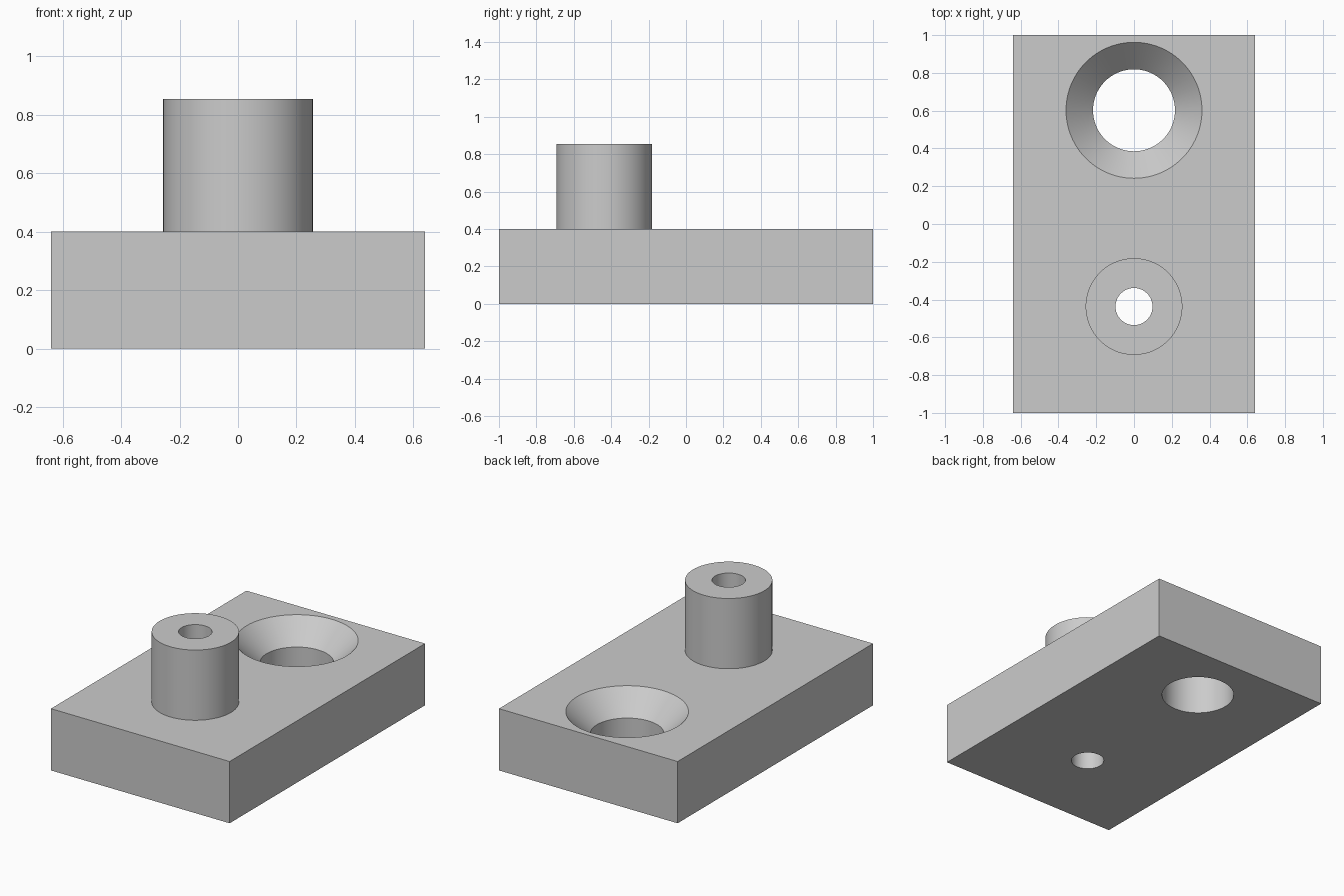
import bpy, bmesh, math
from mathutils import Matrix

cube = bpy.data.objects.get("Cube")
if cube:
    bpy.data.objects.remove(cube, do_unlink=True)

WIDTH, LENGTH, THICK = 1.28, 2.0, 0.4
BOSS_Y, BOSS_R, BOSS_TOP, BORE_R = -0.437, 0.256, 0.855, 0.098
SINK_Y, SINK_R, HOLE_R = 0.602, 0.36, 0.217
SINK_FLOOR = THICK - (SINK_R - HOLE_R)
SEGMENTS = 96
OVER = 0.1

grey = bpy.data.materials.new("plain grey")
grey.use_nodes = True
colour = (0.6, 0.6, 0.6, 1)
grey.diffuse_color = colour
grey.node_tree.nodes["Principled BSDF"].inputs["Base Color"].default_value = colour


def add_object(name, bm):
    bmesh.ops.recalc_face_normals(bm, faces=bm.faces)
    mesh = bpy.data.meshes.new(name)
    bm.to_mesh(mesh)
    bm.free()
    mesh.materials.append(grey)
    obj = bpy.data.objects.new(name, mesh)
    bpy.context.collection.objects.link(obj)
    return obj


def turned(name, y, profile):
    """Solid of revolution about a vertical axis from (radius, z) points."""
    bm = bmesh.new()
    rings = []
    for radius, z in profile:
        ring = bmesh.ops.create_circle(bm, segments=SEGMENTS, radius=radius,
                                       matrix=Matrix.Translation((0, y, z)))
        rings.append(ring["verts"])
    for low, high in zip(rings, rings[1:]):
        for i in range(SEGMENTS):
            j = (i + 1) % SEGMENTS
            bm.faces.new((low[i], low[j], high[j], high[i]))
    bm.faces.new(rings[0])
    bm.faces.new(rings[-1])
    return add_object(name, bm)


def combine(target, tool, operation):
    mod = target.modifiers.new(tool.name, "BOOLEAN")
    mod.operation = operation
    mod.solver = "EXACT"
    mod.object = tool
    bpy.context.view_layer.objects.active = target
    bpy.ops.object.modifier_apply(modifier=mod.name)
    bpy.data.objects.remove(tool, do_unlink=True)


# Rectangular base plate
bm = bmesh.new()
bmesh.ops.create_cube(bm, size=1, matrix=Matrix.Translation((0, 0, THICK / 2))
                      @ Matrix.Diagonal((WIDTH, LENGTH, THICK, 1)))
plate = add_object("base_plate_with_boss", bm)

# Round boss standing on the plate
boss = turned("boss", BOSS_Y, [(BOSS_R, THICK / 2), (BOSS_R, BOSS_TOP)])
combine(plate, boss, "UNION")

# Bore through the boss and the plate
bore = turned("bore", BOSS_Y, [(BORE_R, -OVER), (BORE_R, BOSS_TOP + OVER)])
combine(plate, bore, "DIFFERENCE")

# Countersunk through hole, its cone carried on above the plate
sink = turned("countersink", SINK_Y, [(HOLE_R, -OVER), (HOLE_R, SINK_FLOOR),
                                      (SINK_R + OVER, THICK + OVER)])
combine(plate, sink, "DIFFERENCE")

# Smooth round walls, sharp edges
bpy.ops.object.select_all(action="DESELECT")
plate.select_set(True)
bpy.context.view_layer.objects.active = plate
bpy.ops.object.shade_smooth_by_angle(angle=math.radians(30))
